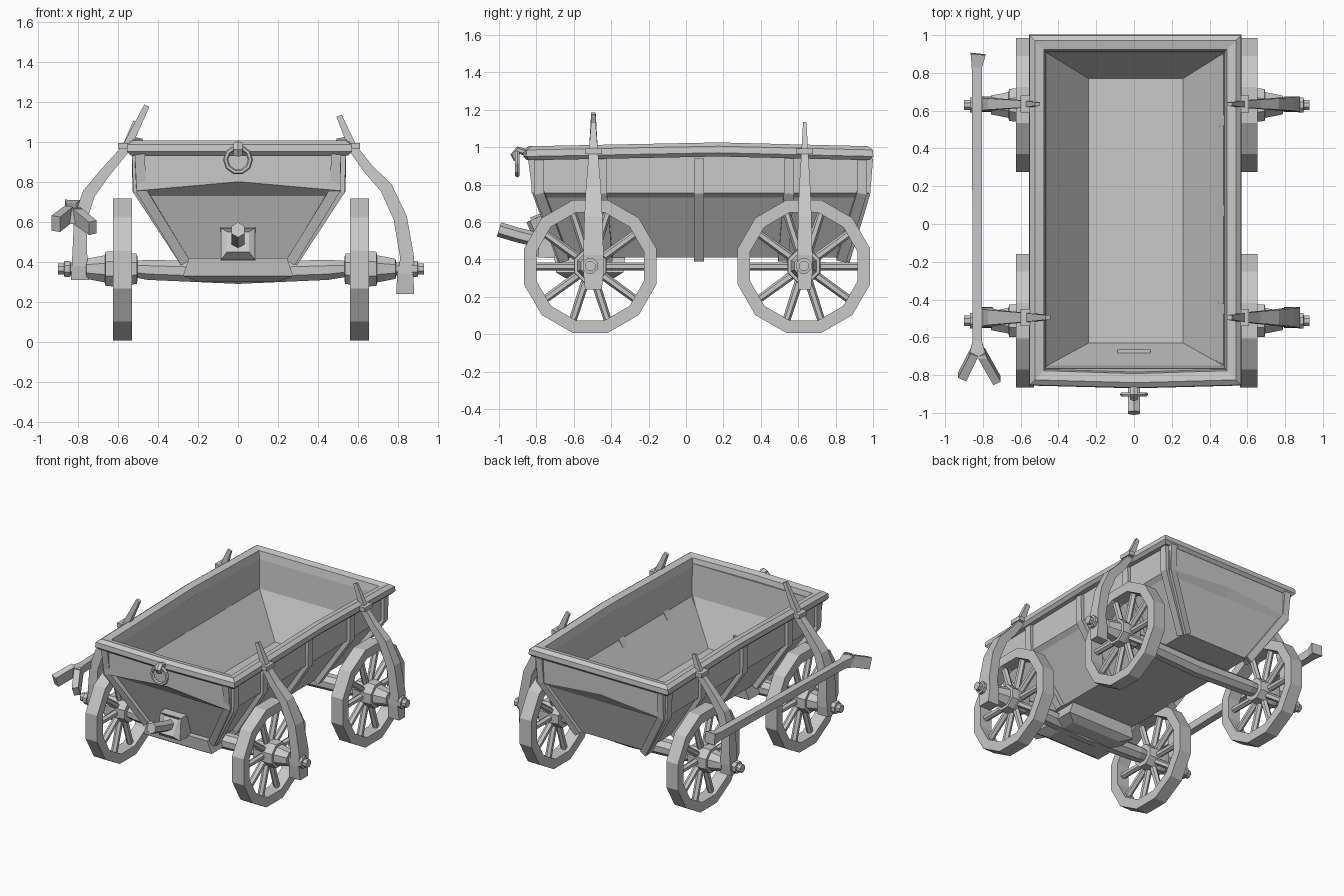
import bpy, bmesh, math
from mathutils import Vector

if "Cube" in bpy.data.objects:
    bpy.data.objects.remove(bpy.data.objects["Cube"])

mat = bpy.data.materials.new("weathered_grey")
mat.diffuse_color = (0.58, 0.58, 0.58, 1)
mat.use_nodes = True
mat.node_tree.nodes["Principled BSDF"].inputs["Base Color"].default_value = mat.diffuse_color


def finish(name, bm):
    bmesh.ops.recalc_face_normals(bm, faces=bm.faces)
    me = bpy.data.meshes.new(name)
    bm.to_mesh(me)
    bm.free()
    me.materials.append(mat)
    ob = bpy.data.objects.new(name, me)
    bpy.context.collection.objects.link(ob)
    return ob


def loft(name, rings, closed=False):
    """Skin a list of equal-length point rings, capped or joined end to start."""
    bm = bmesh.new()
    vs = [[bm.verts.new(p) for p in r] for r in rings]
    n = len(vs[0])
    pairs = list(zip(vs, vs[1:])) + ([(vs[-1], vs[0])] if closed else [])
    for a, b in pairs:
        for i in range(n):
            j = (i + 1) % n
            bm.faces.new((a[i], a[j], b[j], b[i]))
    if not closed:
        bm.faces.new(vs[0])
        bm.faces.new(vs[-1])
    return finish(name, bm)


def sweep(name, pts, sizes, side=(0, 1, 0), n=4):
    """Sweep an n-gon along pts; sizes are (half along side, half across)."""
    pts = [Vector(p) for p in pts]
    rings = []
    k = 1 / math.cos(math.pi / n)
    for i, p in enumerate(pts):
        t = (pts[min(i + 1, len(pts) - 1)] - pts[max(i - 1, 0)]).normalized()
        w = t.cross(Vector(side)).normalized()
        v = w.cross(t)
        su, sw = sizes[i]
        ang = [2 * math.pi * (j + 0.5) / n for j in range(n)]
        rings.append([p + v * su * k * math.cos(a) + w * sw * k * math.sin(a) for a in ang])
    return loft(name, rings)


def box(name, c, s):
    return sweep(name, [(c[0], c[1], c[2] - s[2] / 2), (c[0], c[1], c[2] + s[2] / 2)],
                 [(s[1] / 2, s[0] / 2)] * 2)


def rect(x0, x1, y0, y1, z, bow=0, lift_end=0, lift_side=0):
    """Rectangle with a movable middle point on each edge."""
    xm, ym = (x0 + x1) / 2, (y0 + y1) / 2 + 0.1
    return [(x0, y0, z), (xm, y0 - bow, z + lift_end), (x1, y0, z), (x1, ym, z + lift_side),
            (x1, y1, z), (xm, y1, z + lift_end), (x0, y1, z), (x0, ym, z + lift_side)]


# Tub: sloping lower boards, upright upper boards, hollow inside
loft("wagon_tub", [
    rect(-.26, .27, -.66, .85, .41),
    rect(-.475, .485, -.77, .95, .73),
    rect(-.505, .515, -.825, .98, .755, 0, .045),
    rect(-.505, .515, -.825, .98, .95),
    rect(-.47, .485, -.765, .92, .96),
    rect(-.46, .475, -.75, .905, .73),
    rect(-.24, .26, -.63, .77, .45)])

# Rounded top rail
rail = [(0, .94), (.07, .93), (.09, .95), (.087, .985), (.06, 1.005), (.012, .995)]
loft("top_rail", [rect(-.465 - d, .48 + d, -.765 - d, .912 + d, z, .015, 0, .02)
                  for d, z in rail], closed=True)

# Upright ribs following the tub's side
for s in (-1, 1):
    for y_top, y_low in ((-.785, -.65), (.07, .07), (.55, .52), (-.45, -.42), (.94, .83)):
        sweep("side_rib", [(.005 + s * .512, y_top, .94), (.005 + s * .51, y_top, .76),
                           (.005 + s * .275, y_low, .40)], [(.027, .022)] * 3)
    # Corner boards on the front and back faces
    for y0, y1, y2 in ((-.825, -.80, -.665), (.98, .965, .855)):
        sweep("corner_board", [(s * .49, y0, .94), (s * .485, y1, .76), (s * .265, y2, .40)],
              [(.02, .025)] * 3)


# Spoked wheel: twelve-sided felloe and spokes
def wheel(x, y, z):
    def circle(r, px):
        return [(px, y + r * math.cos(a), z + r * math.sin(a))
                for a in [math.pi * (i + .5) / 6 for i in range(12)]]
    loft("wheel_rim", [circle(.367, x - .047), circle(.367, x + .047),
                       circle(.298, x + .047), circle(.298, x - .047)], closed=True)
    for i in range(10):
        a = math.pi * i / 5
        d = Vector((0, math.cos(a), math.sin(a)))
        c = Vector((x, y, z))
        sweep("wheel_spoke", [c + d * .05, c + d * .31], [(.02, .02), (.02, .018)], (1, 0, 0), 6)


for s in (-1, 1):
    x = .607 if s > 0 else -.577
    for y in (-.512, .63):
        wheel(x, y, .362)
        # Stepped hub and axle end
        prof = [(-.075, .05), (-.073, .075), (.04, .088), (.085, .085), (.087, .068),
                (.18, .05), (.182, .032), (.26, .032), (.262, .04), (.29, .04), (.292, .027), (.322, .027)]
        sweep("hub", [(x + s * d, y, .365) for d, r in prof], [(r, r) for d, r in prof], n=8)

# Axle beams and front bolster below the tub
for y in (-.512, .63):
    sweep("axle_beam", [(-.53, y, .365), (-.45, y, .36), (0, y, .345), (.45, y, .36), (.54, y, .365)],
          [(.045, .04), (.055, .05), (.055, .055), (.055, .05), (.045, .04)], n=8)
sweep("front_bolster", [(0, -.515, .30), (0, -.515, .33), (0, -.515, .42)],
      [(.13, .2), (.18, .275), (.19, .245)])

# Curved side stays from the axle ends up to the rail
right_path = [(.835, .24), (.835, .34), (.845, .42), (.81, .62), (.74, .77), (.65, .865), (.575, .965), (.505, 1.13)]
left_path = [(-.79, .31), (-.79, .38), (-.79, .48), (-.785, .62), (-.745, .74), (-.66, .85), (-.56, .965), (-.455, 1.18)]
stay_sizes = [(.045, .045), (.055, .04), (.054, .035), (.048, .034), (.04, .032), (.032, .026),
              (.024, .022), (.012, .014)]
for path, s in ((right_path, 1), (left_path, -1)):
    for y, k in ((-.495, 1), (.635, .75)):
        top = list(path)
        if s < 0 and y > 0:
            top[-1] = (-.51, 1.10)
        sweep("side_stay", [(px, y, pz) for px, pz in top], [(u * k, w) for u, w in stay_sizes])
        box("stay_clamp", (s * .57 + .005, y, .978), (.07, .09, .03))

# Forked pole carried on the left stays
sweep("side_pole", [(-.825, .90, .67), (-.832, .83, .665), (-.83, .1, .65), (-.83, -.62, .635), (-.828, -.71, .63)],
      [(.04, .04), (.027, .03), (.026, .028), (.024, .028), (.05, .04)], (1, 0, 0))
sweep("pole_prong_outer", [(-.845, -.68, .64), (-.91, -.81, .59)], [(.022, .04), (.024, .04)], (1, 0, 0))
sweep("pole_prong_inner", [(-.81, -.68, .635), (-.725, -.83, .57)], [(.022, .04), (.022, .035)], (1, 0, 0))

# Draw-bar socket and stub at the front
sweep("drawbar_socket", [(0, -.665, .49), (0, -.785, .49), (0, -.80, .50)],
      [(.088, .085), (.085, .08), (.055, .06)], (1, 0, 0))
sweep("drawbar_stub", [(0, -.70, .48), (0, -.90, .53), (0, -1.0, .56)], [(.032, .034)] * 3, (1, 0, 0), 6)

# Hook and hanging ring on the front rail
sweep("ring_hook", [(0, -.85, .97), (0, -.90, .985), (0, -.92, .96), (0, -.905, .935)],
      [(.022, .016)] * 4, (1, 0, 0), 6)
ring = []
for i in range(10):
    a = 2 * math.pi * i / 10
    ring.append([((.062 + .013 * math.cos(b)) * math.cos(a), -.902 + .013 * math.sin(b),
                  .91 + (.062 + .013 * math.cos(b)) * math.sin(a))
                 for b in [math.pi * j / 3 for j in range(6)]])
loft("hanging_ring", ring, closed=True)
